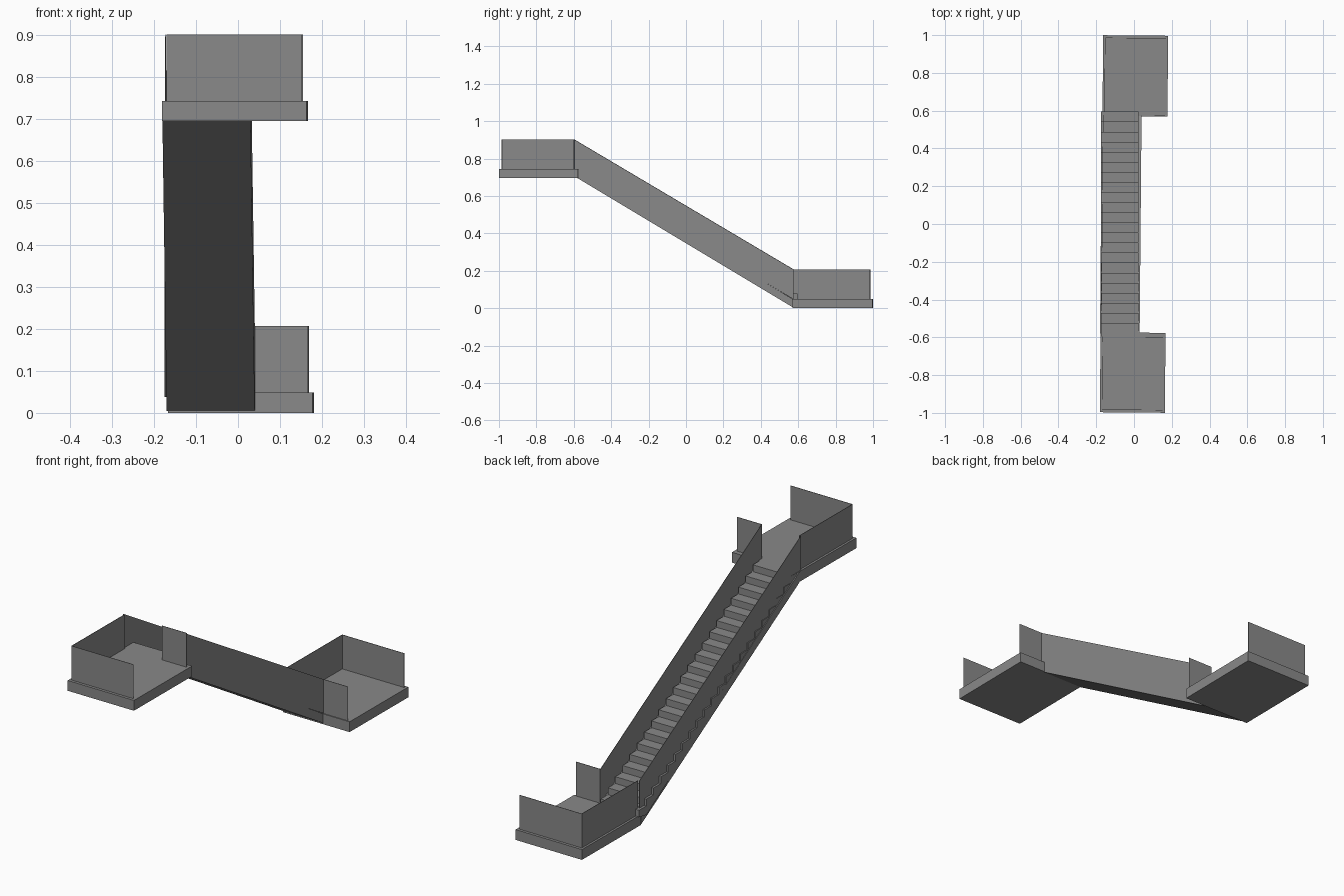
import bpy
from mathutils import Matrix

cube = bpy.data.objects.get("Cube")
if cube:
    bpy.data.objects.remove(cube, do_unlink=True)

grey = bpy.data.materials.new("concrete grey")
grey.use_nodes = True
colour = (0.25, 0.25, 0.25, 1)
grey.diffuse_color = colour
grey.node_tree.nodes["Principled BSDF"].inputs["Base Color"].default_value = colour

TURN = Matrix.Rotation(-0.0087, 4, 'Z')   # slight skew of the whole frame
T = 0.002                                 # sheet thickness of the parapets


def prism(name, profile, x0, x1, turned=True):
    """Extrude a (y, z) outline along x."""
    n = len(profile)
    verts = [(x, y, z) for x in (x0, x1) for y, z in profile]
    faces = [tuple(range(n)), tuple(range(2 * n - 1, n - 1, -1))]
    faces += [(i, i + n, (i + 1) % n + n, (i + 1) % n) for i in range(n)]
    mesh = bpy.data.meshes.new(name)
    mesh.from_pydata(verts, [], faces)
    if turned:
        mesh.transform(TURN)
    mesh.materials.append(grey)
    obj = bpy.data.objects.new(name, mesh)
    bpy.context.collection.objects.link(obj)
    # make the normals point outwards
    import bmesh
    bm = bmesh.new()
    bm.from_mesh(mesh)
    bmesh.ops.recalc_face_normals(bm, faces=bm.faces)
    bm.to_mesh(mesh)
    bm.free()
    return obj


def box(name, x0, x1, y0, y1, z0, z1):
    return prism(name, [(y0, z0), (y1, z0), (y1, z1), (y0, z1)], x0, x1)


LOW, HIGH, SLAB, TOP = 0.0, 0.695, 0.048, 0.207
W, WALL = 0.172, 0.16


# Landings: slab, long side wall, end wall and short wall beside the stairs
def landing(name, z, inner, end, short_y):
    side = 1 if end > 0 else -1
    wall_end = end - side * 0.014
    floor, top = z + SLAB, z + TOP
    box(name + "_slab", -W, W, min(inner, end), max(inner, end), z, floor)
    box(name + "_side_wall", -WALL - T, -WALL,
        min(short_y, wall_end), max(short_y, wall_end), floor, top)
    box(name + "_end_wall", -WALL, WALL, wall_end - T / 2, wall_end + T / 2, floor, top)
    box(name + "_short_wall", 0.034, WALL, short_y - T / 2, short_y + T / 2, floor, top)


landing("lower_landing", LOW, 0.57, 0.998, 0.575)
landing("upper_landing", HIGH, -0.575, -0.998, -0.598)

# Sloping slab under the flight
prism("stair_slab", [(0.572, LOW + 0.004), (0.572, SLAB),
                     (-0.58, HIGH + SLAB), (-0.58, HIGH)], -0.175, 0.035)

# Sloping parapets on both sides
for name, x in (("right_parapet", -0.168), ("left_parapet", 0.034)):
    prism(name, [(0.575, SLAB), (0.575, LOW + TOP),
                 (-0.598, HIGH + TOP), (-0.598, HIGH + SLAB)], x - T / 2, x + T / 2)

# Steps
COUNT = 22
START, END = 0.595, -0.578
run = (START - END) / COUNT
rise = HIGH / COUNT
outline = []
for i in range(COUNT):
    y, z = START - i * run, SLAB + i * rise
    outline += [(y, z), (y, z + rise)]
outline += [(END, HIGH + SLAB), (END, HIGH + SLAB - 0.03), (START - run, SLAB - 0.01)]
prism("steps", outline, -0.175, 0.023, turned=False)
